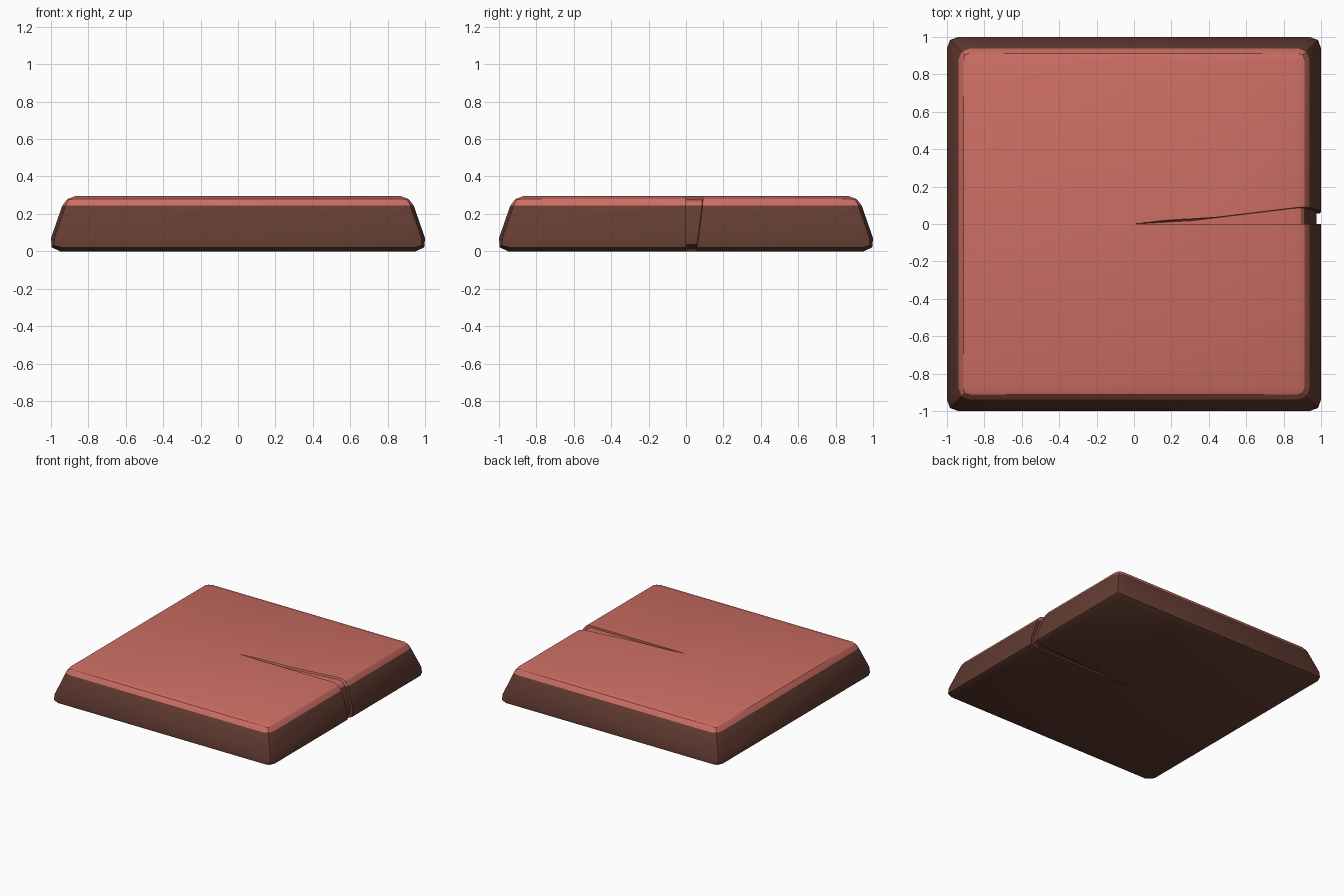
import bpy, bmesh, math
from mathutils import Vector

if "Cube" in bpy.data.objects:
    bpy.data.objects.remove(bpy.data.objects["Cube"])

def material(name, rgb):
    m = bpy.data.materials.new(name)
    m.diffuse_color = (*rgb, 1)
    m.use_nodes = True
    m.node_tree.nodes["Principled BSDF"].inputs["Base Color"].default_value = m.diffuse_color
    return m

def add_object(name, bm):
    bmesh.ops.recalc_face_normals(bm, faces=bm.faces)
    me = bpy.data.meshes.new(name)
    bm.to_mesh(me)
    bm.free()
    ob = bpy.data.objects.new(name, me)
    bpy.context.collection.objects.link(ob)
    return ob

def prism(bm, lower, upper):
    n = len(lower)
    lo = [bm.verts.new(p) for p in lower]
    up = [bm.verts.new(p) for p in upper]
    bm.faces.new(lo[::-1])
    bm.faces.new(up)
    for i in range(n):
        j = (i + 1) % n
        bm.faces.new((lo[i], lo[j], up[j], up[i]))

def slab(name, half, z0, z1):
    """Tapered square slab with rounded edges, exactly 2*half wide."""
    bm = bmesh.new()
    ring = lambda r, z: [(-r, -r, z), (r, -r, z), (r, r, z), (-r, r, z)]
    prism(bm, ring(1.025, z0), ring(0.922, z1))
    bmesh.ops.recalc_face_normals(bm, faces=bm.faces)
    bmesh.ops.bevel(bm, geom=list(bm.edges), offset=0.0865, offset_type='WIDTH',
                    segments=2, profile=0.5, affect='EDGES')
    s = half / max(v.co.x for v in bm.verts)
    for v in bm.verts:
        v.co.x *= s
        v.co.y *= s
    return add_object(name, bm)

def subtract(ob, cutter):
    mod = ob.modifiers.new("cut", 'BOOLEAN')
    mod.operation = 'DIFFERENCE'
    mod.solver = 'EXACT'
    mod.object = cutter
    bpy.context.view_layer.update()
    dg = bpy.context.evaluated_depsgraph_get()
    me = bpy.data.meshes.new_from_object(ob.evaluated_get(dg))
    ob.modifiers.clear()
    ob.data = me

red = material("soft red", (0.60, 0.155, 0.125))
brown = material("dark brown", (0.125, 0.046, 0.032))

body = slab("slab", 1.0, 0.0, 0.295)
core = slab("groove_floor_helper", 0.975, 0.015, 0.28)

# wedge from the centre to the right side, narrower towards the bottom
def wedge_outline(z):
    return [(0, 0, z), (1.3, 0, z), (1.3, 1.3 * (0.07 + 0.13 * z), z)]
bm = bmesh.new()
prism(bm, wedge_outline(-0.1), wedge_outline(0.4))
groove = add_object("groove_helper", bm)

# shallow groove wrapping over top, side and bottom
subtract(groove, core)
subtract(body, groove)
for helper in (core, groove):
    bpy.data.objects.remove(helper)

# red top with rounded rim, brown below
split = 0.245
bm = bmesh.new()
bm.from_mesh(body.data)
bmesh.ops.bisect_plane(bm, geom=bm.verts[:] + bm.edges[:] + bm.faces[:], dist=0.002,
                       plane_co=Vector((0, 0, split)), plane_no=Vector((0, 0, 1)))
for f in bm.faces:
    f.material_index = 0 if f.calc_center_median().z > split + 0.002 else 1
bm.to_mesh(body.data)
bm.free()
body.data.materials.clear()
body.data.materials.append(red)
body.data.materials.append(brown)
bm = bmesh.new()
bm.from_mesh(body.data)
for f in bm.faces:
    f.material_index = 0 if f.calc_center_median().z > split + 0.002 else 1
bm.to_mesh(body.data)
bm.free()

bpy.context.view_layer.objects.active = body
body.select_set(True)
bpy.ops.object.shade_smooth_by_angle(angle=math.radians(30))
